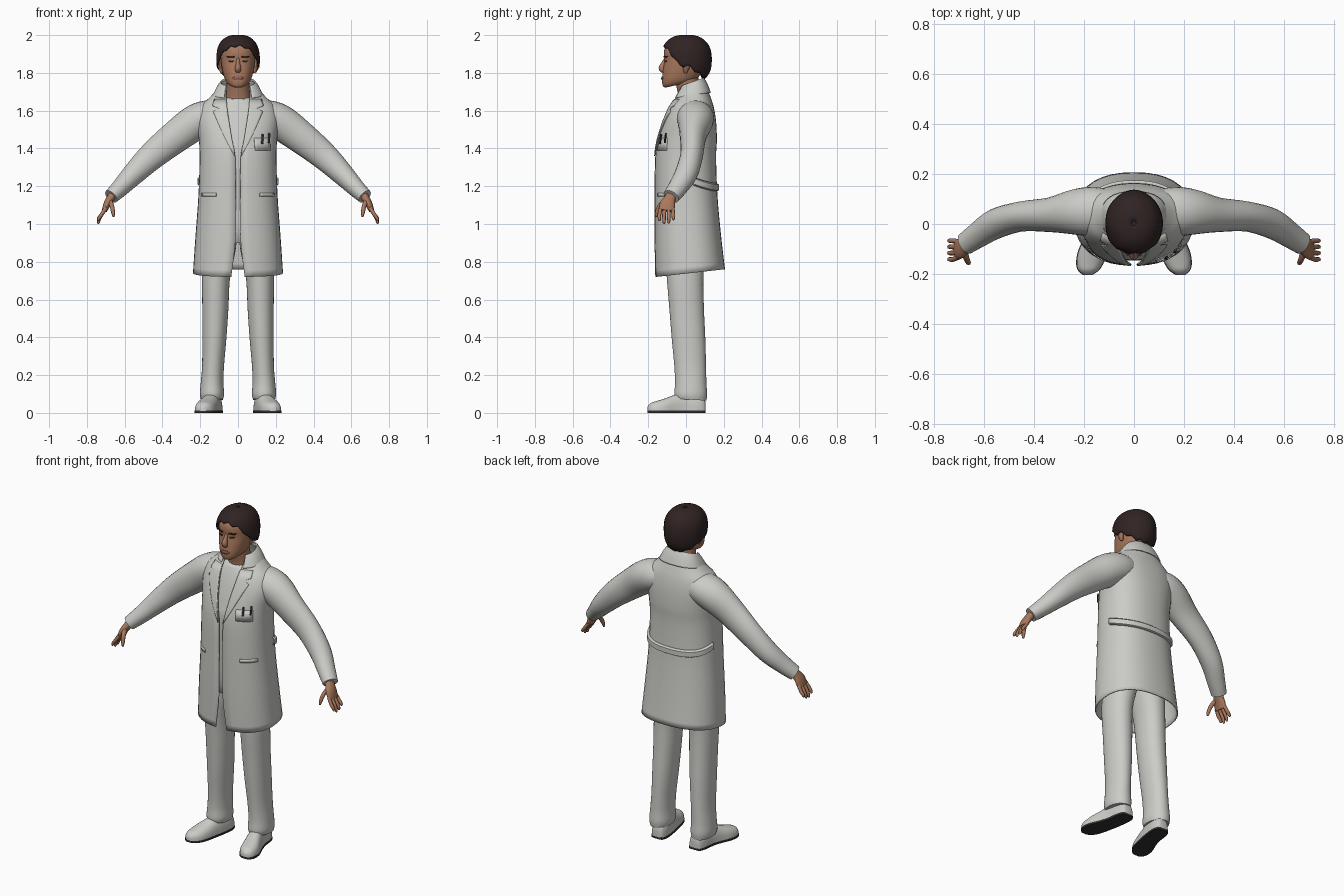
import bpy, bmesh, math
from mathutils import Vector


def material(name, rgb):
    m = bpy.data.materials.new(name)
    m.diffuse_color = (*rgb, 1)
    return m


WHITE = material("white cloth", (0.60, 0.60, 0.57))
SKIN = material("skin", (0.40, 0.19, 0.11))
HAIR = material("dark brown hair", (0.030, 0.017, 0.017))
LIPS = material("lips", (0.30, 0.11, 0.075))
DARK = material("dark rubber", (0.03, 0.03, 0.032))


def loft(name, rings, mat, closed=True, caps=True, mirror=False, thick=0, angle=50):
    """Skin a list of equal-length point rings."""
    bm = bmesh.new()
    vs = [[bm.verts.new(p) for p in r] for r in rings]
    n = len(rings[0])
    for a, b in zip(vs, vs[1:]):
        for i in range(n if closed else n - 1):
            j = (i + 1) % n
            bm.faces.new((a[i], a[j], b[j], b[i]))
    if caps and closed:
        bm.faces.new(vs[0])
        bm.faces.new(vs[-1])
    bmesh.ops.recalc_face_normals(bm, faces=bm.faces)
    me = bpy.data.meshes.new(name)
    bm.to_mesh(me)
    bm.free()
    me.materials.append(mat)
    ob = bpy.data.objects.new(name, me)
    bpy.context.collection.objects.link(ob)
    bpy.ops.object.select_all(action='DESELECT')
    bpy.context.view_layer.objects.active = ob
    ob.select_set(True)
    bpy.ops.object.shade_smooth_by_angle(angle=math.radians(angle))
    if thick:
        s = ob.modifiers.new("thickness", 'SOLIDIFY')
        s.thickness, s.offset = thick, 0
    if mirror:
        ob.modifiers.new("mirror", 'MIRROR').use_clip = False
    return ob


def dense(rows, k=4):
    """Smooth spline through rows of numbers."""
    out = []
    for i in range(len(rows) - 1):
        p0, p1, p2, p3 = (rows[max(0, min(len(rows) - 1, i + d))] for d in (-1, 0, 1, 2))
        for s in range(k):
            t = s / k
            out.append(tuple(0.5 * (2 * b + (c - a) * t + (2 * a - 5 * b + 4 * c - d) * t * t
                                    + (3 * b - a - 3 * c + d) * t ** 3)
                             for a, b, c, d in zip(p0, p1, p2, p3)))
    return out + [rows[-1]]


def spow(v, e):
    return math.copysign(abs(v) ** e, v)


# Body rows: z, half width, front y, back y, front gap, backward rise, centre x
def section(row, e=0.85, n=36):
    z, rx, yf, yb, gap, tilt, cx = row
    cy, ry = (yf + yb) / 2, (yb - yf) / 2
    if gap:
        t0 = math.asin((gap / rx) ** (1 / e))
        ts = [t0 + (2 * math.pi - 2 * t0) * i / n for i in range(n + 1)]
    else:
        ts = [2 * math.pi * i / n for i in range(n)]
    pts = []
    for t in ts:
        c = spow(math.cos(t), e)
        pts.append((cx + rx * spow(math.sin(t), e), cy - ry * c, z + tilt * (1 - c) / 2))
    return pts


def body(name, rows, mat, e=0.85, **kw):
    return loft(name, [section(r, e) for r in dense(rows)], mat, **kw)


def front_y(rows, x, z, e):
    """Front surface depth of a body at x, z."""
    d = dense(rows)
    a, b = next(((a, b) for a, b in zip(d, d[1:]) if a[0] <= z <= b[0]), (d[-2], d[-1]))
    t = (z - a[0]) / (b[0] - a[0])
    rx, yf, yb = (a[i] + (b[i] - a[i]) * t for i in (1, 2, 3))
    q = max(0, 1 - min(1, abs(x) / rx) ** (2 / e))
    return (yf + yb) / 2 - (yb - yf) / 2 * q ** (e / 2)


def patch(name, rows, edges, mat, e=0.85, off=0.007, thick=0.005, mirror=False, n=6):
    """Plate hugging a front; edges are (z, x from, x to)."""
    grid = []
    for z, x0, x1 in edges:
        xs = [x0 + (x1 - x0) * i / n for i in range(n + 1)]
        grid.append([(x, front_y(rows, x, z, e) - off, z) for x in xs])
    return loft(name, grid, mat, closed=False, thick=thick, mirror=mirror)


def tube(name, pts, mat, n=16, k=4, **kw):
    """Tube through (x, y, z, depth radius, cross radius)."""
    d = dense(pts, k)
    rings = []
    for i, p in enumerate(d):
        t = (Vector(d[min(i + 1, len(d) - 1)][:3]) - Vector(d[max(i - 1, 0)][:3])).normalized()
        a = Vector((0, 1, 0))
        a = (a - t * a.dot(t)).normalized()
        b = t.cross(a)
        rings.append([Vector(p[:3]) + a * p[3] * math.cos(2 * math.pi * j / n)
                      + b * p[4] * math.sin(2 * math.pi * j / n) for j in range(n)])
    return loft(name, rings, mat, **kw)


# Open coat with flared skirt
coat = [(0.72, .235, -.16, .203, .036, .04, 0), (0.92, .222, -.163, .182, .013, .02, 0),
        (1.15, .206, -.163, .163, .012, 0, 0), (1.35, .200, -.160, .156, .014, 0, 0),
        (1.45, .204, -.146, .160, .032, 0, 0), (1.55, .215, -.115, .155, .048, 0, 0),
        (1.62, .195, -.085, .143, .058, 0, 0), (1.66, .150, -.060, .127, .062, .01, 0),
        (1.69, .112, -.040, .108, .062, .03, 0), (1.72, .086, -.025, .090, .060, .04, 0)]
body("coat", coat, WHITE, closed=False, thick=0.007)
collar = [(1.665, .130, -.066, .128, .072, .03, 0), (1.70, .110, -.046, .110, .068, .04, 0),
          (1.727, .090, -.03, .092, .062, .045, 0)]
body("collar", collar, WHITE, closed=False, thick=0.008)
patch("lapel", coat, [(1.36, .014, .018), (1.40, .022, .040), (1.45, .032, .066), (1.50, .040, .09),
                      (1.55, .048, .112), (1.595, .055, .132), (1.612, .057, .100),
                      (1.625, .058, .135), (1.66, .061, .125)], WHITE, mirror=True)

# Pockets, pens and half belt
patch("breast_pocket", coat, [(1.39, .09, .17), (1.455, .085, .168)], WHITE, off=.005)
patch("hip_pocket_flap", coat, [(1.145, .115, .190), (1.165, .115, .190)], WHITE, off=.005, mirror=True)
for x, z in ((.128, 1.425), (.163, 1.43)):
    y = front_y(coat, x, z, .85) - .012
    tube("pen", [(x, y, z, .005, .006), (x + .003, y + .006, z + .05, .005, .006)], DARK, n=8, k=1)
belt = []
for dz, off in ((-.022, .001), (-.016, .011), (.012, .011), (.02, .001)):
    ring = []
    for i in range(25):
        t = math.radians(100 + 160 * i / 24)
        c = spow(math.cos(t), .85)
        ring.append(((.205 + off) * spow(math.sin(t), .85), -(.162 + off) * c,
                     1.195 + dz + .05 * (1 + c) ** 1.5))
    belt.append(ring)
loft("half_belt", belt, WHITE, closed=False, thick=.003)

# Shirt and hips under the coat
shirt = [(0.90, .165, -.10, .12, 0, 0, 0), (1.0, .175, -.13, .13, 0, 0, 0),
         (1.35, .175, -.146, .13, 0, 0, 0), (1.45, .18, -.133, .14, 0, 0, 0),
         (1.55, .18, -.104, .135, 0, 0, 0), (1.62, .14, -.077, .12, 0, 0, 0),
         (1.66, .078, -.056, .085, 0, .03, 0)]
body("shirt", shirt, WHITE)

# Trousers
leg = [(0.075, .058, -.055, .108, 0, -.01, .138), (0.10, .064, -.062, .112, 0, 0, .138),
       (0.16, .060, -.058, .108, 0, 0, .137), (0.25, .058, -.062, .106, 0, 0, .132),
       (0.40, .064, -.076, .102, 0, 0, .125), (0.55, .069, -.088, .095, 0, 0, .120),
       (0.72, .074, -.102, .092, 0, 0, .116), (0.86, .085, -.110, .105, 0, 0, .098),
       (0.98, .090, -.110, .115, 0, 0, .092)]
body("trouser_leg", leg, WHITE, e=.95, mirror=True)

# Shoes: y, centre x, half width, height
shoe = [(.104, .125, .022, .04), (.095, .126, .036, .07), (.06, .128, .046, .09), (0, .135, .047, .098),
        (-.05, .147, .050, .088), (-.11, .166, .056, .066), (-.155, .176, .053, .052),
        (-.185, .182, .040, .042), (-.204, .185, .016, .022)]
arc = [math.pi * i / 14 for i in range(15)]
loft("shoe", [[(cx + w * spow(math.cos(t), .8), y, .011 + h * spow(math.sin(t), .8)) for t in arc]
              for y, cx, w, h in dense(shoe)], WHITE, mirror=True)
loft("sole", [[(cx + s * (w + .002), y, z) for s, z in ((-1, 0), (1, 0), (1, .012), (-1, .012))]
              for y, cx, w, h in dense(shoe)], DARK, mirror=True)

# Sleeves
tube("sleeve", [(.09, .05, 1.575, .085, .075), (.16, .05, 1.565, .098, .09), (.23, .048, 1.535, .092, .094),
                (.33, .037, 1.462, .070, .086), (.45, .030, 1.365, .060, .074),
                (.55, .002, 1.268, .060, .060), (.62, -.042, 1.195, .052, .048),
                (.672, -.078, 1.145, .045, .040)], WHITE, n=24, mirror=True)

# Hands
tube("palm", [(.655, -.07, 1.165, .028, .024), (.675, -.085, 1.135, .031, .022),
              (.693, -.098, 1.105, .041, .019), (.707, -.102, 1.07, .040, .014)], SKIN, mirror=True)
for i, (y, tip) in enumerate(((-.133, 1.015), (-.112, 1.0), (-.091, 1.003), (-.071, 1.02))):
    y2 = y - .008 + .004 * i
    tube("finger", [(.700, y, 1.085, .010, .011), (.722, y2, 1.05, .010, .010),
                    (.735, y2, (1.05 + tip) / 2, .009, .009), (.739, y2, tip + .006, .007, .007),
                    (.739, y2, tip, .003, .003)], SKIN, n=8, k=2, mirror=True)
tube("thumb", [(.680, -.105, 1.125, .016, .014), (.668, -.138, 1.095, .013, .012),
               (.661, -.154, 1.06, .010, .010), (.659, -.158, 1.038, .005, .005)], SKIN, n=8, mirror=True)

# Head and neck
tube("neck", [(0, .025, 1.62, .062, .075), (0, .02, 1.68, .060, .066), (0, .008, 1.74, .060, .060),
              (0, 0, 1.80, .065, .062)], SKIN, n=24)
head = [(1.722, .028, -.108, -.045, 0, .015, 0), (1.728, .044, -.120, .0, 0, .015, 0),
        (1.745, .060, -.126, .04, 0, .01, 0), (1.775, .073, -.126, .065, 0, 0, 0),
        (1.82, .084, -.121, .09, 0, 0, 0), (1.865, .090, -.114, .10, 0, 0, 0),
        (1.90, .090, -.117, .105, 0, 0, 0), (1.93, .086, -.112, .102, 0, 0, 0),
        (1.965, .066, -.088, .085, 0, 0, 0), (1.985, .035, -.045, .05, 0, 0, 0)]
body("head", head, SKIN, e=.9)
tube("nose", [(0, -.106, 1.878, .008, .008), (0, -.118, 1.85, .013, .011), (0, -.127, 1.825, .018, .016),
              (0, -.118, 1.808, .012, .015)], SKIN, n=12)
tube("ear", [(.085, -.002, 1.80, .008, .008), (.094, 0, 1.825, .017, .010),
             (.098, .004, 1.85, .020, .011), (.094, .006, 1.875, .010, .006)], SKIN, n=10, mirror=True)
patch("eye", head, [(1.858, .026, .046), (1.866, .022, .050)], DARK, .9, .002, .002, True)
patch("brow", head, [(1.882, .018, .054), (1.890, .020, .060)], HAIR, .9, .003, .003, True)
patch("mouth", head, [(1.764, -.018, .018), (1.773, -.030, .030), (1.782, -.016, .016)],
      LIPS, .9, .003, .004)

# Hair: columns from crown down to an uneven hairline
line = [(0, 1.945), (25, 1.935), (45, 1.915), (62, 1.872), (78, 1.835), (95, 1.835), (120, 1.80),
        (150, 1.775), (180, 1.77)]


def hairline(deg):
    d = abs(deg)
    for (a, za), (b, zb) in zip(line, line[1:]):
        if d <= b:
            return za + (zb - za) * (d - a) / (b - a) + .006 * math.sin(deg * .21)


cols = []
for i in range(48):
    deg = -180 + 7.5 * i
    t = math.radians(deg)
    low = math.asin(max(-1, spow((hairline(deg) - 1.87) / .128, 1.25)))
    col = []
    for j in range(15):
        p = 1.53 + (low - 1.53) * j / 14
        r = spow(math.cos(p), .8) * (1 + .008 * math.sin(5 * t + j * .5))
        col.append((.111 * r * math.sin(t), .002 - .130 * r * math.cos(t),
                    1.87 + .128 * spow(math.sin(p), .8)))
    cols.append(col)
loft("hair", list(zip(*cols)), HAIR, caps=False, thick=.008)
tube("hair_crown", [(0, .002, 1.95, .09, .08), (0, .002, 1.985, .055, .05), (0, .002, 1.999, .02, .018)],
     HAIR, n=20)
